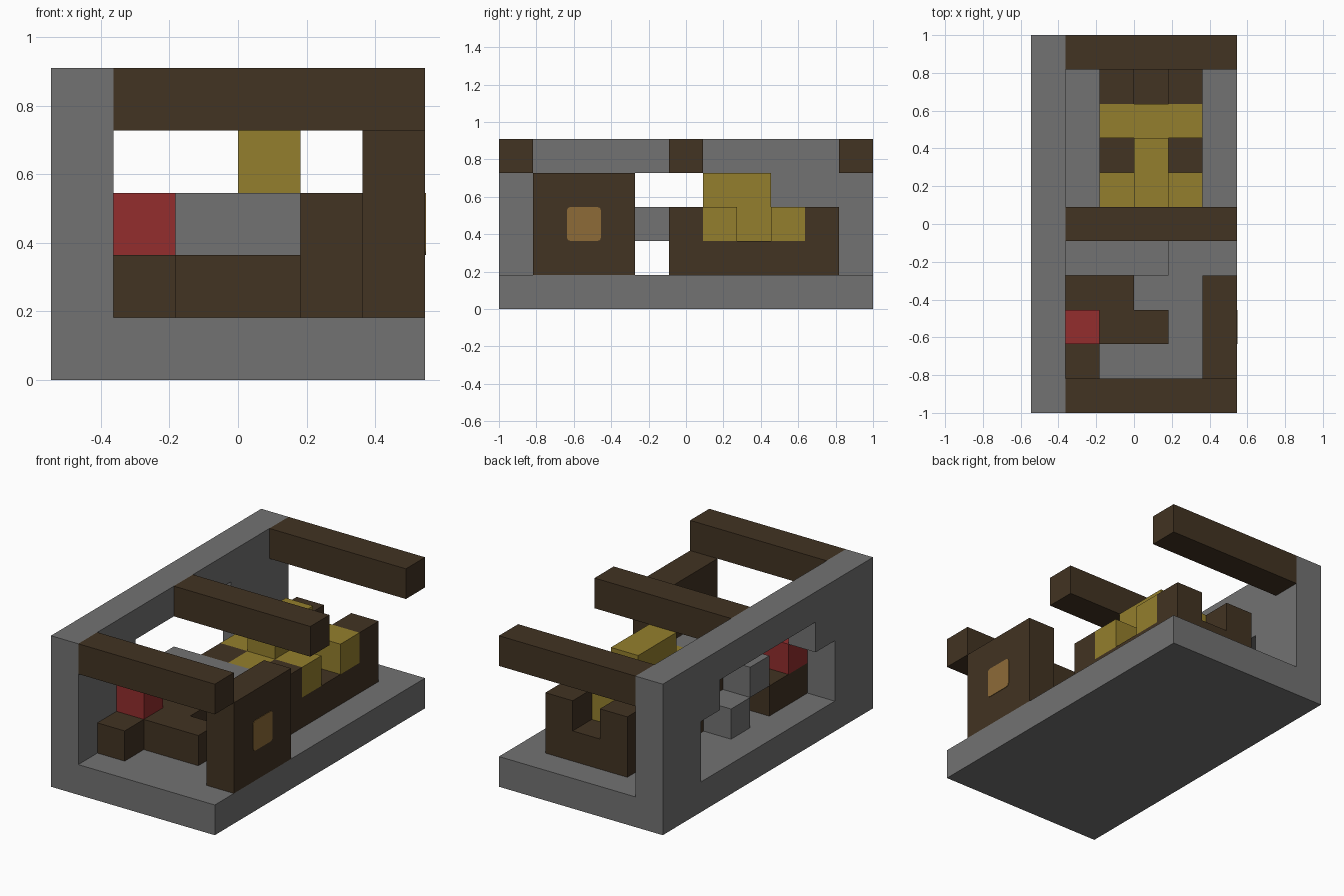
import bpy, bmesh, math
from mathutils import Vector

if "Cube" in bpy.data.objects:
    bpy.data.objects.remove(bpy.data.objects["Cube"])

U = 2 / 11                       # edge of one building block
ORIGIN = Vector((-3, -5.5, 0))   # grid corner, in blocks


def material(name, rgb):
    m = bpy.data.materials.new(name)
    m.use_nodes = True
    m.diffuse_color = (*rgb, 1)
    m.node_tree.nodes["Principled BSDF"].inputs["Base Color"].default_value = (*rgb, 1)
    return m


STONE = material("grey stone", (0.17, 0.17, 0.17))
WOOD = material("dark wood", (0.054, 0.033, 0.016))
GOLD = material("dull gold", (0.296, 0.212, 0.026))
RED = material("red", (0.292, 0.026, 0.027))
TAN = material("tan", (0.266, 0.147, 0.039))


def cells(x, y, z):
    """All block cells in three inclusive ranges."""
    return {(i, j, k) for i in range(x[0], x[1] + 1)
            for j in range(y[0], y[1] + 1) for k in range(z[0], z[1] + 1)}


def finish(name, bm, mat):
    mesh = bpy.data.meshes.new(name)
    bm.to_mesh(mesh)
    bm.free()
    mesh.materials.append(mat)
    ob = bpy.data.objects.new(name, mesh)
    bpy.context.collection.objects.link(ob)
    return ob


def blocks(name, mat, filled):
    """Outer skin of a group of block cells, merged into large flat faces."""
    bm = bmesh.new()
    for c in filled:
        for axis in range(3):
            for side in (-1, 1):
                n = Vector((0, 0, 0))
                n[axis] = side
                if tuple(int(a + b) for a, b in zip(c, n)) in filled:
                    continue
                u, v = Vector((0, 0, 0)), Vector((0, 0, 0))
                u[(axis + 1) % 3] = 0.5
                v[(axis + 2) % 3] = 0.5 * side
                mid = Vector(c) + ORIGIN + Vector((0.5, 0.5, 0.5)) + n / 2
                ring = (mid - u - v, mid + u - v, mid + u + v, mid - u + v)
                bm.faces.new([bm.verts.new(p * U) for p in ring])
    bmesh.ops.remove_doubles(bm, verts=bm.verts, dist=0.001)
    bmesh.ops.dissolve_limit(bm, angle_limit=0.01, verts=bm.verts, edges=bm.edges)
    return finish(name, bm, mat)


# Base slab and side wall with a stepped opening
blocks("floor", STONE, cells((0, 5), (0, 10), (0, 0)))
opening = cells((0, 0), (2, 8), (1, 2)) | cells((0, 0), (3, 7), (3, 3))
blocks("side_wall", STONE, cells((0, 0), (0, 10), (1, 4)) - opening)

# Roof beams
for name, row in (("front_beam", 0), ("middle_beam", 5), ("back_beam", 10)):
    blocks(name, WOOD, cells((1, 5), (row, row), (4, 4)))

# Stone step and ledge
blocks("stone_step", STONE, cells((1, 1), (5, 5), (1, 1)))
blocks("stone_ledge", STONE, cells((1, 3), (4, 4), (2, 2)))

# Low wooden bench with a red block on it
bench = cells((1, 1), (1, 3), (1, 1)) | cells((2, 2), (2, 3), (1, 1)) | cells((3, 3), (2, 2), (1, 1))
blocks("bench", WOOD, bench)
blocks("red_block", RED, cells((1, 1), (2, 2), (2, 2)))

# Wooden tray with corner posts
tray = cells((2, 4), (5, 9), (1, 1))
for i in (2, 4):
    for j in (5, 9):
        tray |= cells((i, i), (j, j), (2, 2))
blocks("tray", WOOD, tray)

# Gold piece resting in the tray
gold = cells((3, 3), (5, 8), (2, 2)) | cells((3, 3), (6, 7), (3, 3))
for j in (6, 8):
    gold |= cells((2, 4), (j, j), (2, 2))
blocks("gold_piece", GOLD, gold)

# Upright panel with a thin rounded plate on its outer face
blocks("panel", WOOD, cells((5, 5), (1, 3), (1, 3)))
bm = bmesh.new()
half, radius = U / 2, 0.02
outline = []
for q, (sy, sz) in enumerate(((1, 1), (-1, 1), (-1, -1), (1, -1))):
    for s in range(4):
        a = math.radians(90 * q + 30 * s)
        outline.append(bm.verts.new((3 * U,
                                     -3 * U + sy * (half - radius) + radius * math.cos(a),
                                     2.5 * U + sz * (half - radius) + radius * math.sin(a))))
face = bm.faces.new(outline)
ext = bmesh.ops.extrude_face_region(bm, geom=[face])
bmesh.ops.translate(bm, vec=(0.003, 0, 0), verts=[g for g in ext["geom"] if isinstance(g, bmesh.types.BMVert)])
bmesh.ops.recalc_face_normals(bm, faces=bm.faces)
finish("panel_plate", bm, TAN)
